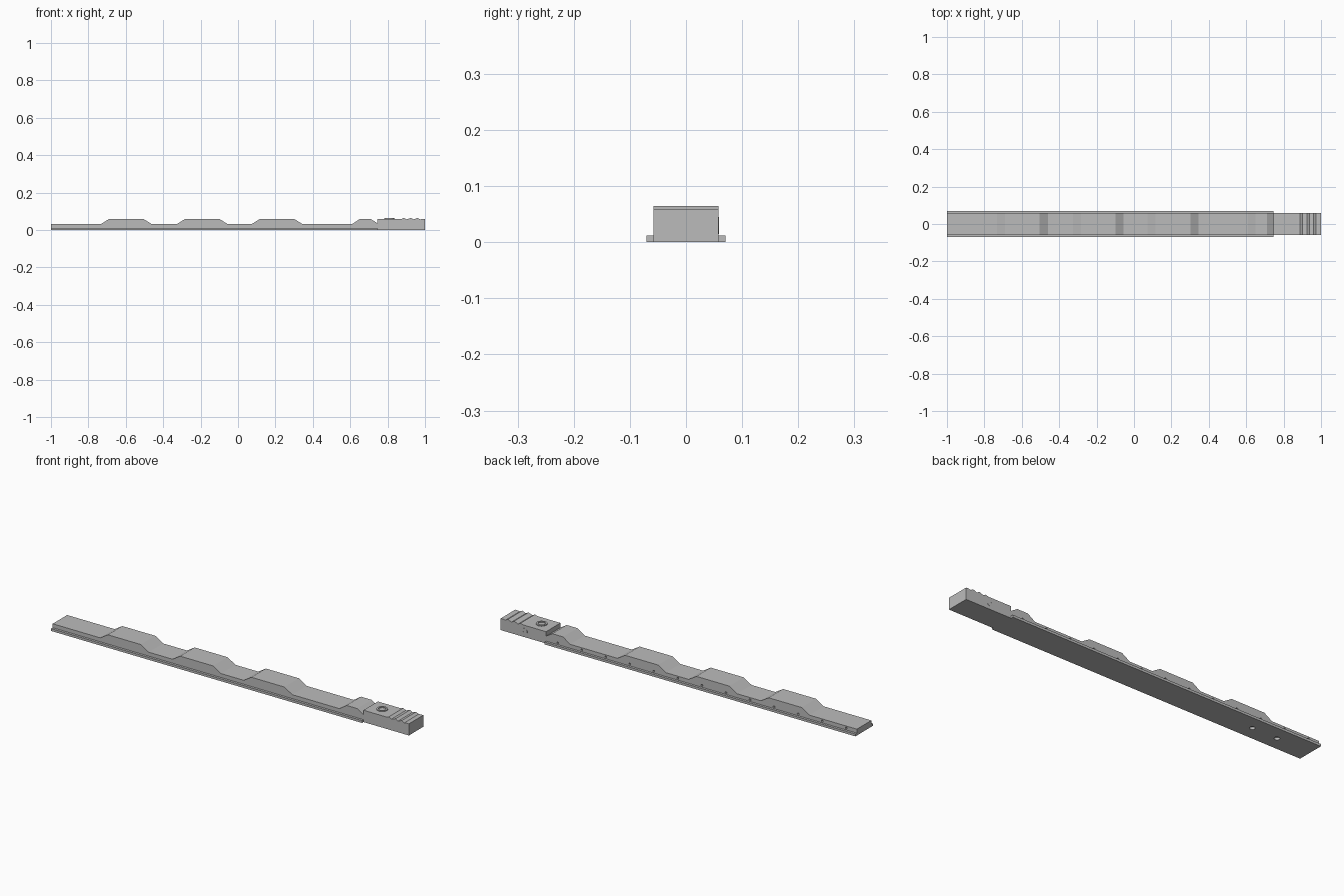
import bpy, bmesh, math
from mathutils import Vector, Matrix

cube = bpy.data.objects.get("Cube")
if cube:
    bpy.data.objects.remove(cube, do_unlink=True)

grey = bpy.data.materials.new("satin grey metal")
grey.use_nodes = True
COLOUR = (0.5, 0.5, 0.5, 1)
grey.diffuse_color = COLOUR
grey.node_tree.nodes["Principled BSDF"].inputs["Base Color"].default_value = COLOUR

HALF = 0.058       # half width of the bar
LOW, HIGH = 0.032, 0.059
JOINT = 0.745      # where the bar meets the end block


def finish(name, bm):
    bmesh.ops.recalc_face_normals(bm, faces=bm.faces[:])
    mesh = bpy.data.meshes.new(name)
    bm.to_mesh(mesh)
    bm.free()
    mesh.materials.append(grey)
    obj = bpy.data.objects.new(name, mesh)
    bpy.context.collection.objects.link(obj)
    return obj


def extrude_profile(name, points, y0, y1):
    """Sweep an x-z outline from y0 to y1."""
    bm = bmesh.new()
    face = bm.faces.new([bm.verts.new((x, y0, z)) for x, z in points])
    out = bmesh.ops.extrude_face_region(bm, geom=[face])
    bmesh.ops.translate(bm, vec=(0, y1 - y0, 0),
                        verts=[v for v in out["geom"] if isinstance(v, bmesh.types.BMVert)])
    return finish(name, bm)


def drill(target, name, holes, axis, radius, depth):
    """Cut a row of round holes into the target with one hidden cutter."""
    bm = bmesh.new()
    turn = Vector((0, 0, 1)).rotation_difference(Vector(axis)).to_matrix().to_4x4()
    for hole in holes:
        bmesh.ops.create_cone(bm, cap_ends=True, segments=16, radius1=radius, radius2=radius,
                              depth=depth * 2, matrix=Matrix.Translation(hole) @ turn)
    cutter = finish(name, bm)
    cutter.hide_render = True
    cutter.hide_set(True)
    cutter.display_type = 'WIRE'
    mod = target.modifiers.new(name, 'BOOLEAN')
    mod.operation = 'DIFFERENCE'
    mod.solver = 'EXACT'
    mod.object = cutter


def ring_plate(name, centre, axis, outer, inner, height):
    """Thin flat ring standing on a face."""
    bm = bmesh.new()
    turn = Vector((0, 0, 1)).rotation_difference(Vector(axis)).to_matrix().to_4x4()
    loops = []
    for r, h in ((outer, 0), (outer, height), (inner, height), (inner, 0)):
        loops.append([bm.verts.new((r * math.cos(a), r * math.sin(a), h))
                      for a in (math.tau * i / 24 for i in range(24))])
    for k in range(4):
        a, b = loops[k], loops[(k + 1) % 4]
        for i in range(24):
            j = (i + 1) % 24
            bm.faces.new((a[i], a[j], b[j], b[i]))
    bm.transform(Matrix.Translation(centre) @ turn)
    return finish(name, bm)


# Bar with raised humps along its top
outline = [(-1, 0), (-1, LOW)]
for start in (-0.733, -0.327, 0.073):
    outline += [(start, LOW), (start + 0.043, HIGH),
                (start + 0.228, HIGH), (start + 0.272, LOW)]
outline += [(0.61, LOW), (0.65, HIGH), (0.71, HIGH), (JOINT, 0.037), (JOINT, 0)]
bar = extrude_profile("humped_bar", outline, -HALF, HALF)

# Small holes along the back, and two fixing holes underneath
drill(bar, "side_hole_cutter", [(0.68 - 0.135 * i, HALF, 0.021) for i in range(13)],
      (0, 1, 0), 0.005, 0.008)
drill(bar, "bottom_hole_cutter", [(-0.81, 0, 0), (-0.67, 0, 0)], (0, 0, 1), 0.013, 0.012)

# Low rails on both sides of the bar
for side, name in ((-1, "front_rail"), (1, "back_rail")):
    extrude_profile(name, [(-1, 0), (-1, 0.012), (JOINT, 0.012), (JOINT, 0)],
                    side * HALF, side * 0.07)

# End block with grip teeth near its tip
TOP = 0.06
block = [(JOINT, 0), (JOINT, TOP), (0.875, TOP)]
for crest in (0.888, 0.925, 0.96):
    block += [(crest, 0.065), (crest + 0.014, 0.057)]
block += [(0.985, 0.059), (1, 0.059), (1, 0)]
extrude_profile("grip_block", block, -HALF, HALF)

# Round marks on the block
ring_plate("top_ring", (0.81, 0, TOP), (0, 0, 1), 0.026, 0.017, 0.004)
ring_plate("back_ring", (0.865, HALF, 0.03), (0, 1, 0), 0.015, 0.009, 0.001)
